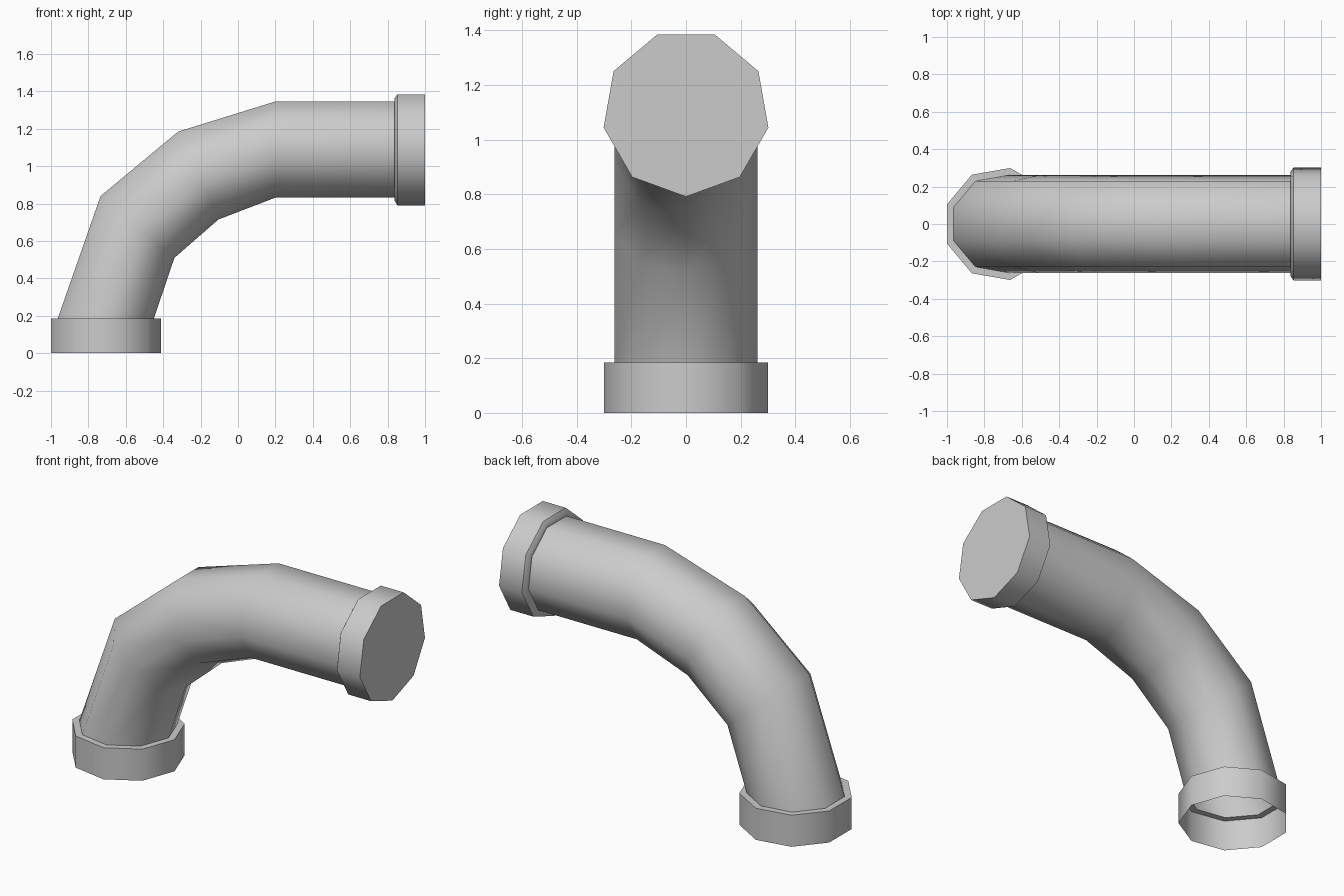
import bpy, bmesh
from math import sin, cos, radians, pi
from mathutils import Vector

if "Cube" in bpy.data.objects:
    bpy.data.objects.remove(bpy.data.objects["Cube"])

N = 9
FLAT = cos(pi / N)  # centre-to-flat distance of a unit nonagon


def loft(name, stations, cap_end=False):
    """Skin nonagon rings, each given as (outer xz, inner xz, half-width radius)."""
    bm = bmesh.new()
    rings = []
    for (ox, oz), (ix, iz), r in stations:
        outer, inner = Vector((ox, 0, oz)), Vector((ix, 0, iz))
        u = (inner - outer) / (1 + FLAT)
        c = outer + u * FLAT
        rings.append([bm.verts.new(c + u * cos(2 * pi * k / N)
                                   + Vector((0, r * sin(2 * pi * k / N), 0)))
                      for k in range(N)])
    for a, b in zip(rings, rings[1:]):
        for k in range(N):
            j = (k + 1) % N
            bm.faces.new((a[k], a[j], b[j], b[k]))
    if cap_end:
        bm.faces.new(rings[-1])
    bmesh.ops.recalc_face_normals(bm, faces=bm.faces)
    mesh = bpy.data.meshes.new(name)
    bm.to_mesh(mesh)
    bm.free()
    obj = bpy.data.objects.new(name, mesh)
    bpy.context.collection.objects.link(obj)
    bpy.ops.object.select_all(action='DESELECT')
    obj.select_set(True)
    bpy.context.view_layer.objects.active = obj
    bpy.ops.object.shade_smooth_by_angle(angle=radians(50))
    return obj


def level(z, r):
    """Horizontal ring around the base axis."""
    cx = -0.715
    return ((cx - r * FLAT, z), (cx + r, z), r)


def upright(x, r):
    """Vertical ring around the outlet axis."""
    cz = 1.097
    return ((x, cz + r * FLAT), (x, cz - r), r)


R_PIPE, R_COLLAR = 0.265, 0.304

# Bent pipe, open at the base
loft("pipe", [
    level(0.185, R_PIPE),
    ((-0.735, 0.84), (-0.34, 0.51), R_PIPE),
    ((-0.32, 1.185), (-0.105, 0.715), R_PIPE),
    upright(0.20, R_PIPE),
    upright(0.837, R_PIPE),
])

# Open base collar with a ledge up to the pipe
loft("base_collar", [
    level(0.185, R_PIPE), level(0.185, R_COLLAR), level(0.0, R_COLLAR),
])

# Closed outlet collar with a chamfered back edge
loft("outlet_collar", [
    upright(0.837, R_PIPE), upright(0.837, 0.282), upright(0.852, R_COLLAR + 0.002),
    upright(1.0, R_COLLAR + 0.002),
], cap_end=True)
